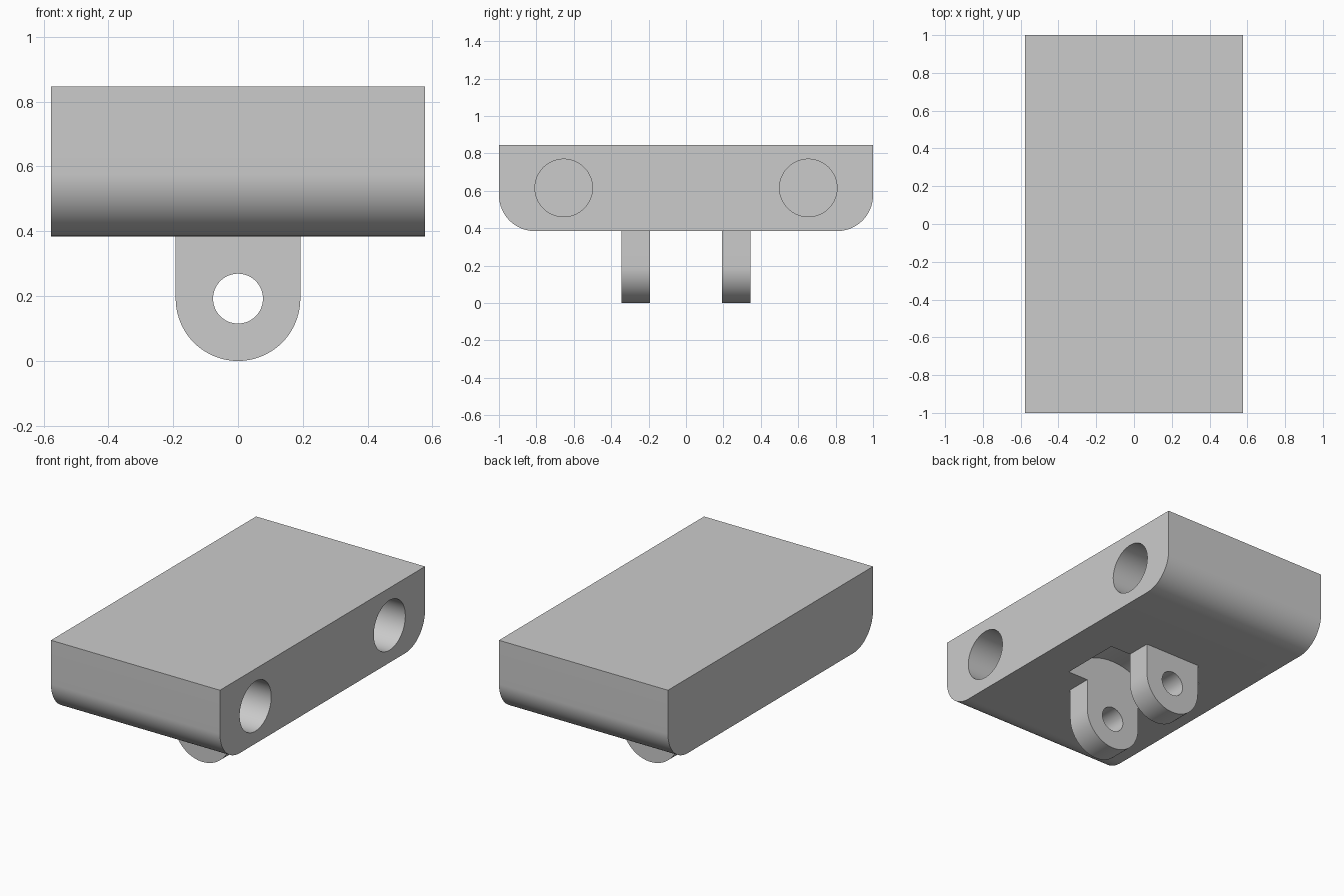
import bpy
import bmesh
from math import cos, sin, pi
from mathutils import Vector

if "Cube" in bpy.data.objects:
    bpy.data.objects.remove(bpy.data.objects["Cube"], do_unlink=True)

# Main dimensions
U = 2 / 52                      # one design unit
HALF_X, HALF_Y = 15 * U, 26 * U
BASE, TOP = 10 * U, 22 * U      # underside and top of the block
LUG_R = 5 * U                   # lug radius, fillet radius and pivot height
STEPS = 24

grey = bpy.data.materials.new("plain grey")
grey.use_nodes = True
colour = (0.6, 0.6, 0.6, 1)
grey.diffuse_color = colour
grey.node_tree.nodes["Principled BSDF"].inputs["Base Color"].default_value = colour


def arc(cx, cz, r, start, end, steps=STEPS):
    return [(cx + r * cos(start + (end - start) * i / steps),
             cz + r * sin(start + (end - start) * i / steps))
            for i in range(steps + 1)]


def circle(cx, cz, r):
    return arc(cx, cz, r, 0, 2 * pi, 64)[:-1]


def extrude(name, profile, axis, start, end):
    """Extrude a (horizontal, z) outline along x or y."""
    bm = bmesh.new()

    def place(p, d):
        return (d, p[0], p[1]) if axis == "x" else (p[0], d, p[1])

    face = bm.faces.new([bm.verts.new(place(p, start)) for p in profile])
    moved = bmesh.ops.extrude_face_region(bm, geom=[face])["geom"]
    shift = Vector(place((0, 0), end - start))
    bmesh.ops.translate(bm, vec=shift,
                        verts=[v for v in moved if isinstance(v, bmesh.types.BMVert)])
    bmesh.ops.recalc_face_normals(bm, faces=bm.faces)
    mesh = bpy.data.meshes.new(name)
    bm.to_mesh(mesh)
    bm.free()
    mesh.materials.append(grey)
    obj = bpy.data.objects.new(name, mesh)
    bpy.context.collection.objects.link(obj)
    return obj


def activate(obj):
    bpy.ops.object.select_all(action="DESELECT")
    obj.select_set(True)
    bpy.context.view_layer.objects.active = obj


def cut(obj, cutter):
    cutter.hide_render = True
    activate(obj)
    mod = obj.modifiers.new("cut", "BOOLEAN")
    mod.operation = "DIFFERENCE"
    mod.solver = "EXACT"
    mod.object = cutter
    bpy.ops.object.modifier_apply(modifier=mod.name)
    bpy.data.objects.remove(cutter, do_unlink=True)


def finish(obj):
    activate(obj)
    bpy.ops.object.shade_smooth_by_angle()


# Block with rounded lower long edges
fillet_y, fillet_z = HALF_Y - LUG_R, BASE + LUG_R
outline = ([(HALF_Y, TOP), (-HALF_Y, TOP)]
           + arc(-fillet_y, fillet_z, LUG_R, pi, 1.5 * pi)
           + arc(fillet_y, fillet_z, LUG_R, 1.5 * pi, 2 * pi))
block = extrude("block", outline, "x", -HALF_X, HALF_X)

# Blind bores in the +x side
for side in (-1, 1):
    cut(block, extrude("bore_cutter", circle(side * 17 * U, 16 * U, 4 * U),
                       "x", HALF_X - 25 * U, HALF_X + U))

# Round clearance recess between the lugs
cut(block, extrude("recess_cutter", circle(0, LUG_R, 10 * U), "y", -5 * U, 5 * U))
finish(block)

# Pair of hinge lugs with pivot holes
lug_outline = ([(LUG_R, BASE), (-LUG_R, BASE)]
               + arc(0, LUG_R, LUG_R, pi, 2 * pi, 40))
for name, side in (("front_lug", -1), ("back_lug", 1)):
    lug = extrude(name, lug_outline, "y", side * 5 * U, side * 9 * U)
    cut(lug, extrude("pivot_cutter", circle(0, LUG_R, 2 * U),
                     "y", side * 4 * U, side * 10 * U))
    finish(lug)
